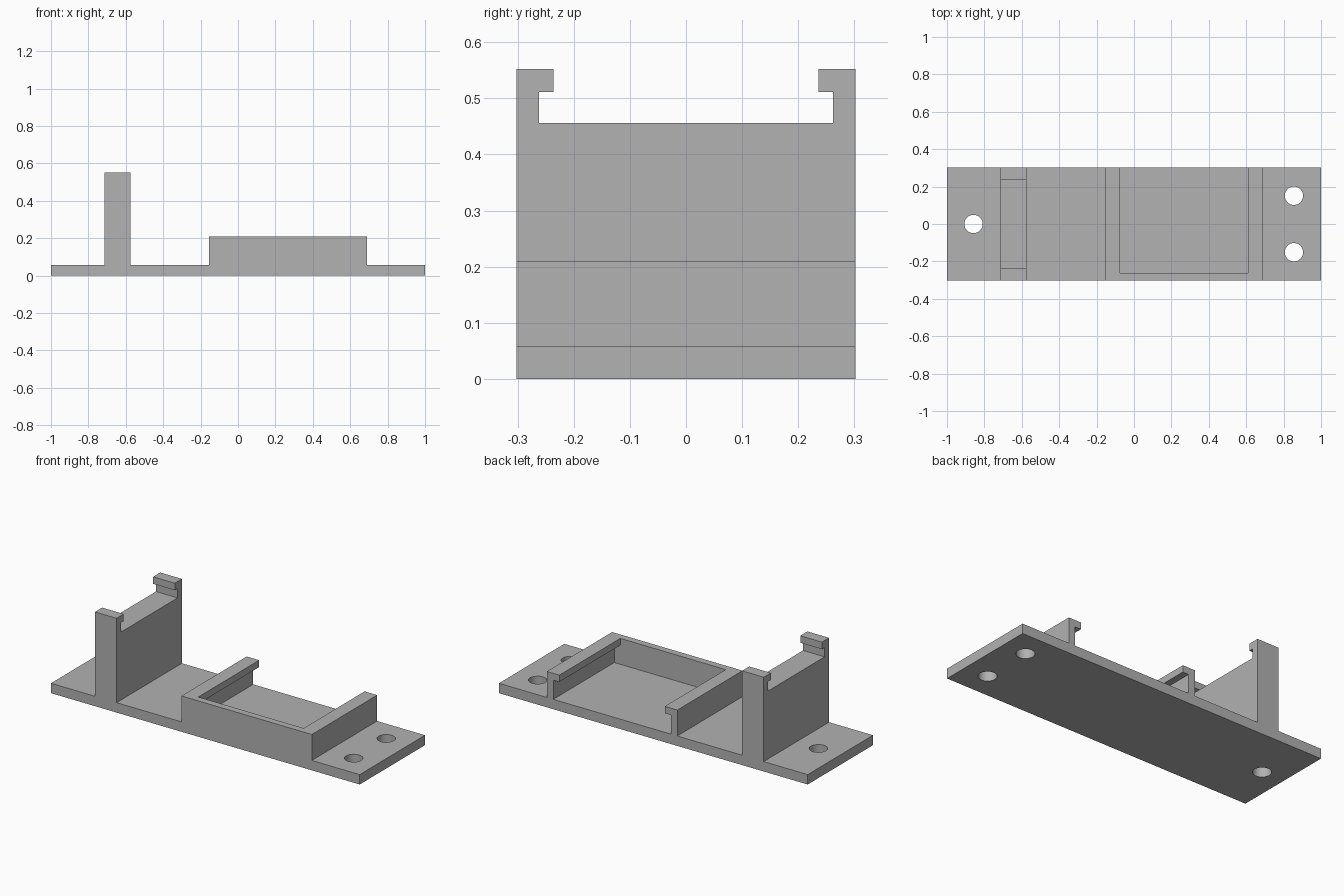
import bpy
import bmesh
from mathutils import Vector

if "Cube" in bpy.data.objects:
    bpy.data.objects.remove(bpy.data.objects["Cube"], do_unlink=True)

HALF_W = 0.302      # half depth of the bracket
BASE = 0.058        # base plate thickness
OVER = 0.1          # cutter overshoot

grey = bpy.data.materials.new("plain grey")
grey.use_nodes = True
grey.diffuse_color = (0.445, 0.445, 0.445, 1)
grey.node_tree.nodes["Principled BSDF"].inputs["Base Color"].default_value = grey.diffuse_color


def extrude_profile(name, points, axis, start, end):
    """Extrude a closed outline along x or y; points are (other axis, z)."""
    bm = bmesh.new()
    if axis == "y":
        verts = [bm.verts.new((a, start, z)) for a, z in points]
        move = Vector((0, end - start, 0))
    else:
        verts = [bm.verts.new((start, a, z)) for a, z in points]
        move = Vector((end - start, 0, 0))
    face = bm.faces.new(verts)
    result = bmesh.ops.extrude_face_region(bm, geom=[face])
    moved = [g for g in result["geom"] if isinstance(g, bmesh.types.BMVert)]
    bmesh.ops.translate(bm, verts=moved, vec=move)
    bmesh.ops.recalc_face_normals(bm, faces=bm.faces)
    mesh = bpy.data.meshes.new(name)
    bm.to_mesh(mesh)
    bm.free()
    mesh.materials.append(grey)
    obj = bpy.data.objects.new(name, mesh)
    bpy.context.collection.objects.link(obj)
    return obj


def lipped_slot(left, right, lip, wall, floor, lip_z, top):
    """Outline of a slot whose opening is narrowed by a lip on both sides."""
    return [(left + wall, floor), (right - wall, floor),
            (right - wall, lip_z), (right - lip, lip_z),
            (right - lip, top), (left + lip, top),
            (left + lip, lip_z), (left + wall, lip_z)]


def cut(target, cutter):
    cutter.hide_render = True
    mod = target.modifiers.new(cutter.name, "BOOLEAN")
    mod.operation = "DIFFERENCE"
    mod.solver = "EXACT"
    mod.object = cutter
    bpy.context.view_layer.objects.active = target
    bpy.ops.object.modifier_apply(modifier=mod.name)
    bpy.data.objects.remove(cutter, do_unlink=True)


# Base plate, upright post and tray block in one outline
post_l, post_r, post_top = -0.715, -0.575, 0.552
tray_l, tray_r, tray_top = -0.155, 0.69, 0.21
outline = [(-1, 0), (1, 0), (1, BASE),
           (tray_r, BASE), (tray_r, tray_top), (tray_l, tray_top), (tray_l, BASE),
           (post_r, BASE), (post_r, post_top), (post_l, post_top), (post_l, BASE),
           (-1, BASE)]
bracket = extrude_profile("mounting_bracket", outline, "y", -HALF_W, HALF_W)

# Lipped slot across the top of the post
slot = lipped_slot(-HALF_W, HALF_W, 0.066, 0.04, 0.456, 0.511, post_top + OVER)
cut(bracket, extrude_profile("post_slot_cutter", slot, "x", post_l - 0.05, post_r + 0.05))

# Tray pocket, open at the back, with lips along both sides
pocket = lipped_slot(tray_l, tray_r, 0.081, 0.042, BASE, 0.17, tray_top + OVER)
cut(bracket, extrude_profile("tray_pocket_cutter", pocket, "y", -0.262, HALF_W + OVER))

# Screw holes
for x, y in [(-0.858, 0), (0.855, 0.151), (0.855, -0.151)]:
    bpy.ops.mesh.primitive_cylinder_add(vertices=40, radius=0.049, depth=0.3, location=(x, y, 0))
    hole = bpy.context.object
    hole.name = "screw_hole_cutter"
    hole.data.materials.append(grey)
    cut(bracket, hole)

# Smooth hole walls, crisp edges elsewhere
bpy.ops.object.select_all(action="DESELECT")
bracket.select_set(True)
bpy.context.view_layer.objects.active = bracket
bpy.ops.object.shade_smooth_by_angle()
